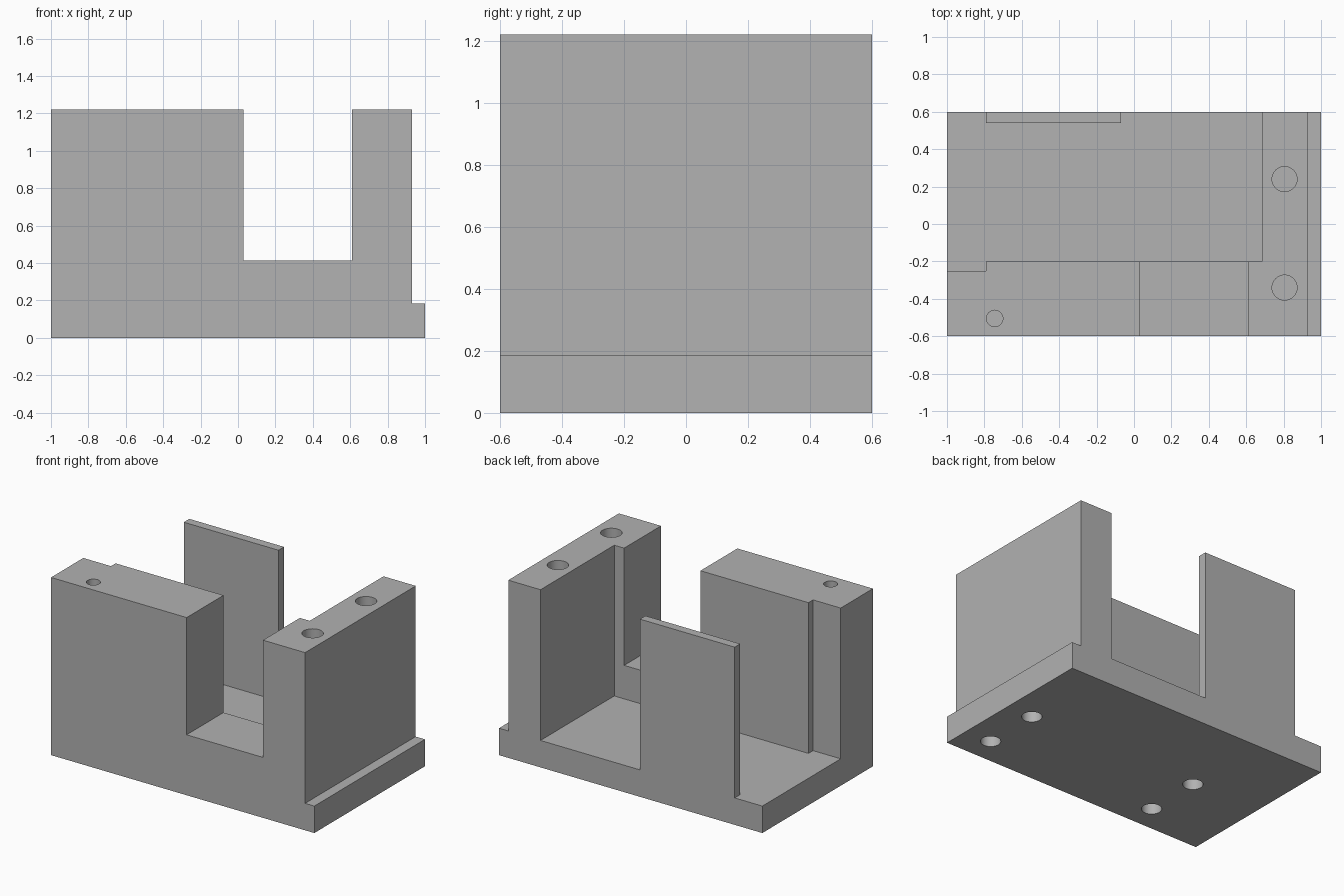
import bpy
import bmesh
import math

if "Cube" in bpy.data.objects:
    bpy.data.objects.remove(bpy.data.objects["Cube"])

TOP = 1.22       # height of the walls
FLOOR = 0.185    # top of the base plate
OVER = 0.1       # how far cutters reach past the body


def prism(name, outline, z0, z1):
    """Extrude a counter-clockwise outline from z0 to z1."""
    bm = bmesh.new()
    face = bm.faces.new([bm.verts.new((x, y, z0)) for x, y in outline])
    top = bmesh.ops.extrude_face_region(bm, geom=[face])["geom"]
    verts = [v for v in top if isinstance(v, bmesh.types.BMVert)]
    bmesh.ops.translate(bm, verts=verts, vec=(0, 0, z1 - z0))
    bmesh.ops.recalc_face_normals(bm, faces=bm.faces)
    mesh = bpy.data.meshes.new(name)
    bm.to_mesh(mesh)
    bm.free()
    obj = bpy.data.objects.new(name, mesh)
    bpy.context.collection.objects.link(obj)
    return obj


def rect(x0, x1, y0, y1):
    return [(x0, y0), (x1, y0), (x1, y1), (x0, y1)]


def circle(x, y, r, sides=32):
    turn = math.tau / sides
    return [(x + r * math.cos(i * turn), y + r * math.sin(i * turn)) for i in range(sides)]


# Solid block that everything is cut from
body = prism("bracket_body", rect(-1, 1, -0.6, 0.6), 0, TOP)

# Well around the thin back plate, leaving front and right walls
well = [(-1 - OVER, -0.25), (-0.79, -0.25), (-0.79, -0.2), (0.685, -0.2),
        (0.685, 0.6 + OVER), (-0.07, 0.6 + OVER), (-0.07, 0.54),
        (-0.79, 0.54), (-0.79, 0.6 + OVER), (-1 - OVER, 0.6 + OVER)]
cutters = [
    prism("well_cutter", well, FLOOR, TOP + OVER),
    prism("front_slot_cutter", rect(0.03, 0.61, -0.6 - OVER, -0.1), 0.415, TOP + OVER),
    prism("side_ledge_cutter", rect(0.93, 1 + OVER, -0.6 - OVER, 0.6 + OVER), FLOOR, TOP + OVER),
]

# Blind holes in the tops of the walls
for x, y, r, depth in [(0.805, 0.24, 0.067, 0.3), (0.805, -0.34, 0.067, 0.3),
                       (-0.745, -0.505, 0.044, 0.25)]:
    cutters.append(prism("top_hole_cutter", circle(x, y, r), TOP - depth, TOP + OVER))

# Blind holes under the base
for x in (0.805, -0.49):
    for y in (-0.02, -0.415):
        cutters.append(prism("base_hole_cutter", circle(x, y, 0.063), -OVER, 0.13))

for cutter in cutters:
    cutter.hide_render = True
    cut = body.modifiers.new(cutter.name, "BOOLEAN")
    cut.operation = "DIFFERENCE"
    cut.solver = "EXACT"
    cut.object = cutter

# Bake the cuts and drop the cutters
bpy.context.view_layer.update()
graph = bpy.context.evaluated_depsgraph_get()
baked = bpy.data.meshes.new_from_object(body.evaluated_get(graph))
body.modifiers.clear()
body.data = baked
for cutter in cutters:
    bpy.data.objects.remove(cutter)

# Plain grey finish
grey = bpy.data.materials.new("grey")
grey.use_nodes = True
colour = (0.445, 0.445, 0.445, 1)
grey.diffuse_color = colour
grey.node_tree.nodes["Principled BSDF"].inputs["Base Color"].default_value = colour
body.data.materials.clear()
body.data.materials.append(grey)

# Smooth hole walls, crisp edges elsewhere
bpy.ops.object.select_all(action="DESELECT")
body.select_set(True)
bpy.context.view_layer.objects.active = body
bpy.ops.object.shade_smooth_by_angle(angle=math.radians(30))
